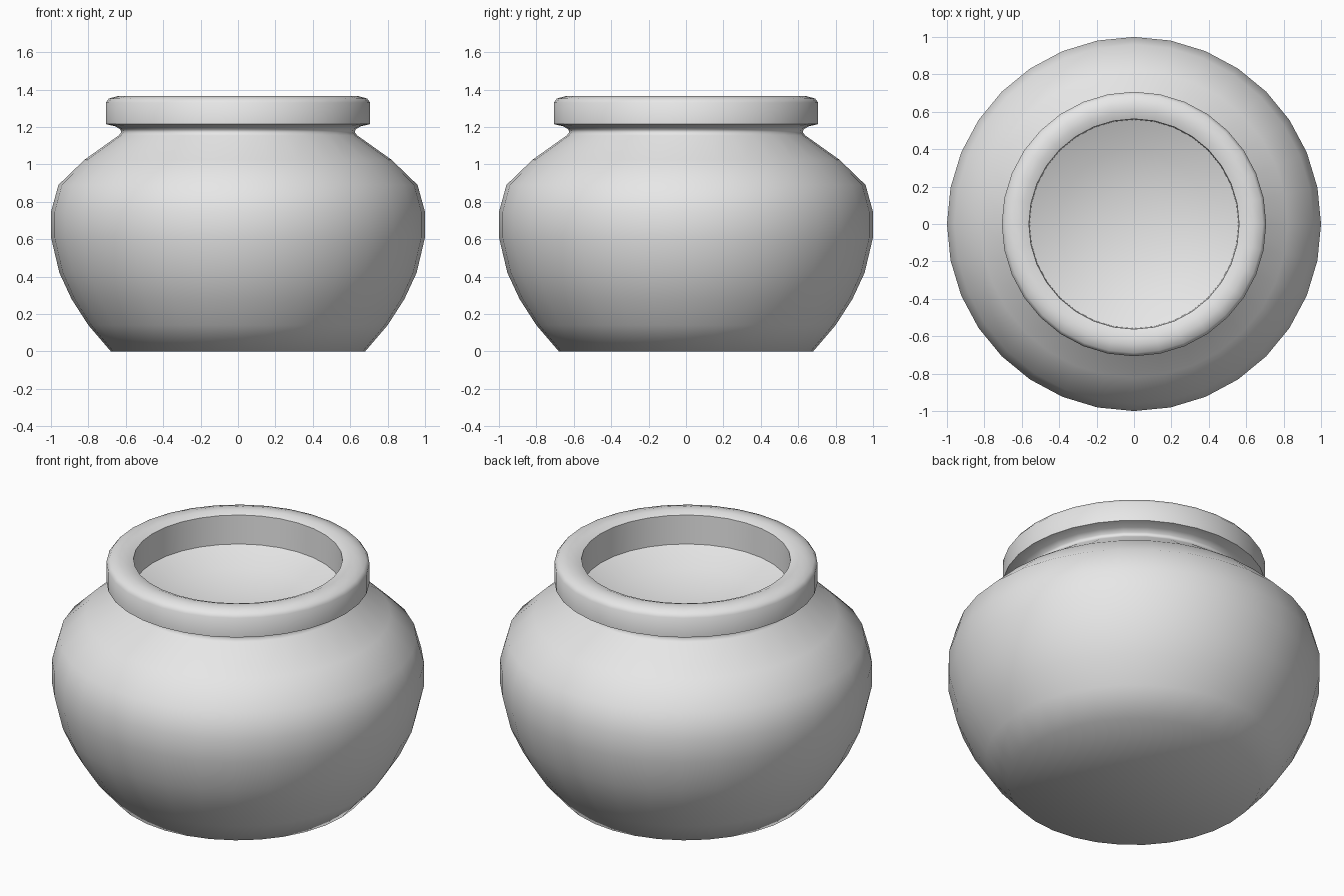
import bpy
import bmesh
import math
from mathutils import Vector

cube = bpy.data.objects.get("Cube")
if cube:
    bpy.data.objects.remove(cube, do_unlink=True)

SIDES = 32

clay = bpy.data.materials.new("pale grey clay")
clay.use_nodes = True
clay.diffuse_color = (0.8, 0.8, 0.8, 1)
clay.node_tree.nodes["Principled BSDF"].inputs["Base Color"].default_value = (0.8, 0.8, 0.8, 1)


def lathe(name, profile, material):
    """Spin a (radius, height) profile around z into a closed surface."""
    bm = bmesh.new()
    verts = [bm.verts.new((r, 0, z)) for r, z in profile]
    edges = [bm.edges.new(pair) for pair in zip(verts, verts[1:])]
    bmesh.ops.spin(bm, geom=verts + edges, cent=Vector(), axis=Vector((0, 0, 1)),
                   angle=math.tau, steps=SIDES)
    bmesh.ops.remove_doubles(bm, verts=bm.verts[:], dist=0.0005)
    bmesh.ops.recalc_face_normals(bm, faces=bm.faces[:])
    mesh = bpy.data.meshes.new(name)
    bm.to_mesh(mesh)
    bm.free()
    mesh.materials.append(material)
    obj = bpy.data.objects.new(name, mesh)
    bpy.context.collection.objects.link(obj)
    bpy.ops.object.select_all(action='DESELECT')
    obj.select_set(True)
    bpy.context.view_layer.objects.active = obj
    bpy.ops.object.shade_smooth_by_angle(angle=math.radians(62))
    return obj


# Flat base and bulging belly up to the shoulder
belly = [(0, 0), (0.68, 0), (0.80, 0.14), (0.89, 0.28), (0.955, 0.42), (1.0, 0.61),
         (1.0, 0.745), (0.96, 0.89), (0.82, 1.025)]
# Narrow groove under the rim
neck = [(0.637, 1.155), (0.624, 1.172), (0.628, 1.186), (0.655, 1.203)]
# Collar with a rounded top edge
rim = [(0.707, 1.215), (0.707, 1.33), (0.69, 1.352), (0.643, 1.365),
       (0.60, 1.365), (0.562, 1.35)]
# Short inner wall and shallow dished floor
inside = [(0.558, 1.18), (0.40, 1.11), (0.20, 1.065), (0, 1.05)]

lathe("pot", belly + neck + rim + inside, clay)
